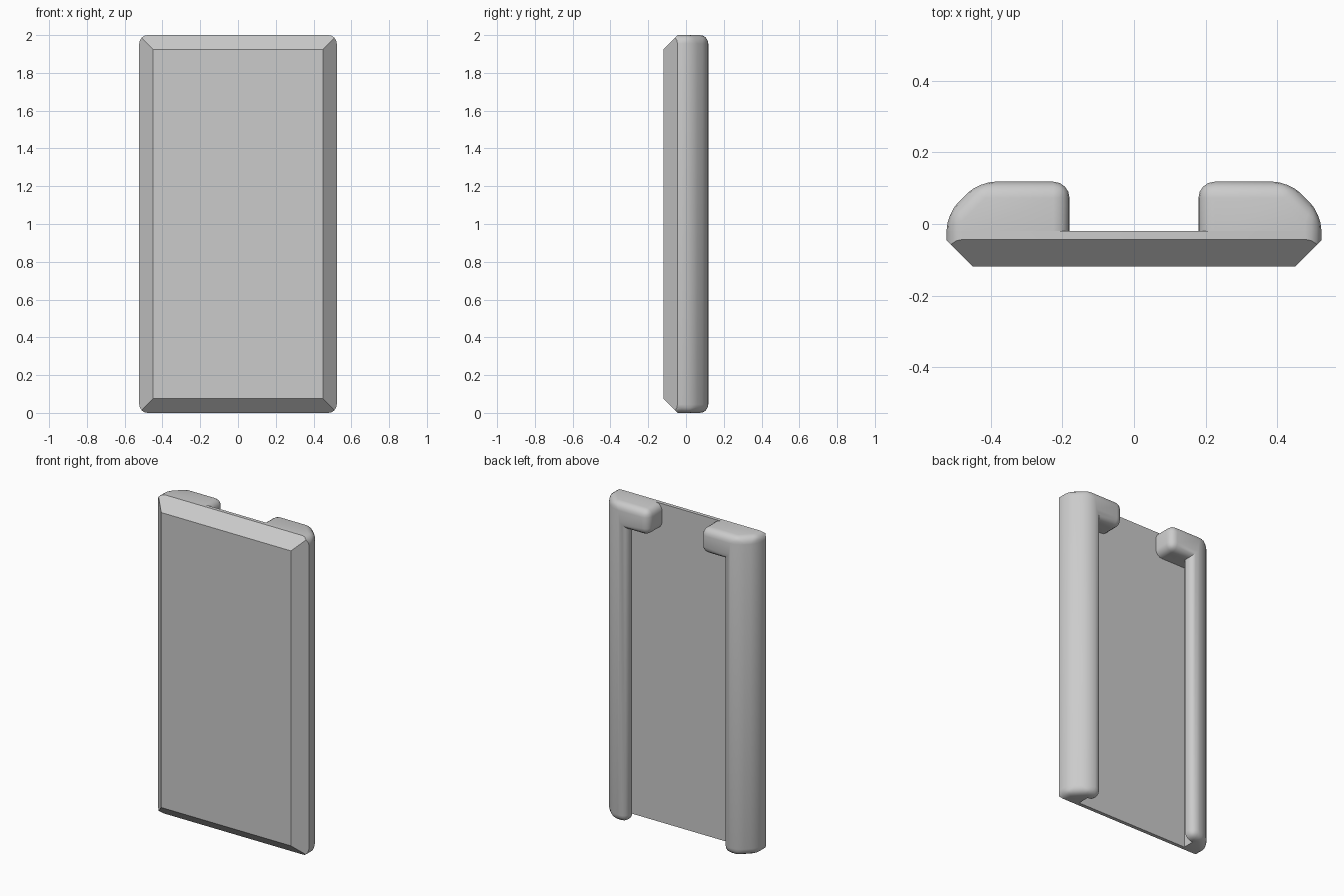
import bpy, bmesh, math

if "Cube" in bpy.data.objects:
    bpy.data.objects.remove(bpy.data.objects["Cube"], do_unlink=True)

grey = bpy.data.materials.new("light_grey")
grey.use_nodes = True
grey.diffuse_color = (0.6, 0.6, 0.6, 1)
grey.node_tree.nodes["Principled BSDF"].inputs["Base Color"].default_value = (0.6, 0.6, 0.6, 1)

W, H = 0.523, 2.0           # half width, height
FRONT, BACK = -0.118, 0.118
PLATE_BACK = -0.02
ROUND = 0.045


def make(name, bm):
    bmesh.ops.recalc_face_normals(bm, faces=bm.faces)
    mesh = bpy.data.meshes.new(name)
    bm.to_mesh(mesh)
    bm.free()
    mesh.materials.append(grey)
    ob = bpy.data.objects.new(name, mesh)
    bpy.context.collection.objects.link(ob)
    return ob


def extrude_profile(points, y0, y1):
    """Solid from an (x, z) outline pushed along y."""
    bm = bmesh.new()
    face = bm.faces.new([bm.verts.new((x, y0, z)) for x, z in points])
    out = bmesh.ops.extrude_face_region(bm, geom=[face])
    for v in out["geom"]:
        if isinstance(v, bmesh.types.BMVert):
            v.co.y = y1
    bmesh.ops.recalc_face_normals(bm, faces=bm.faces)
    return bm


def rect(x0, x1, z0, z1):
    return [(x0, z0), (x1, z0), (x1, z1), (x0, z1)]


def bevel(bm, edges, width, segments):
    bmesh.ops.bevel(bm, geom=edges, offset=width, segments=segments, profile=0.5,
                    affect='EDGES', clamp_overlap=True)


def apply(ob, kind, **settings):
    mod = ob.modifiers.new(kind.lower(), kind)
    for key, value in settings.items():
        setattr(mod, key, value)
    for other in bpy.context.selected_objects:
        other.select_set(False)
    bpy.context.view_layer.objects.active = ob
    ob.select_set(True)
    bpy.ops.object.modifier_apply(modifier=mod.name)


def boolean(ob, tool, operation):
    tool.hide_render = True
    apply(ob, 'BOOLEAN', operation=operation, solver='EXACT', object=tool)
    bpy.data.objects.remove(tool, do_unlink=True)


def smooth(ob):
    bpy.context.view_layer.objects.active = ob
    ob.select_set(True)
    bpy.ops.object.shade_smooth_by_angle(angle=math.radians(40))
    ob.select_set(False)


# Front plate: sloped sides trimmed to a rounded rectangle
bm = extrude_profile(rect(-0.45, 0.45, 0.075, H - 0.075), FRONT, 0)
for v in bm.verts:
    if v.co.y > -0.01:
        v.co.x += math.copysign(-FRONT, v.co.x)
        v.co.z += math.copysign(-FRONT, v.co.z - H / 2)
plate = make("front_plate", bm)

bm = extrude_profile(rect(-W, W, 0, H), -0.3, PLATE_BACK)
bevel(bm, [e for e in bm.edges if abs(e.verts[0].co.y - e.verts[1].co.y) > 0.1], ROUND, 4)
boolean(plate, make("plate_trim", bm), 'INTERSECT')
smooth(plate)

# Side rails: upright with a short arm across the top
LIP, ARM_END, ARM_Z = 0.335, 0.18, 1.84
bm = extrude_profile([(LIP, 0), (W, 0), (W, H), (ARM_END, H), (ARM_END, ARM_Z), (LIP, ARM_Z)],
                     -0.03, BACK)
bevel(bm, [e for e in bm.edges
           if all(v.co.x > W - 0.001 and v.co.y > BACK - 0.001 for v in e.verts)], 0.09, 1)
bevel(bm, [e for e in bm.edges
           if e.is_convex and max(v.co.y for v in e.verts) > 0
           and e.calc_face_angle(0) > 0.5], ROUND, 4)
rails = make("side_rails", bm)

# Slot behind each rail lip, open at the bottom
slot = make("slot_cutter", extrude_profile(rect(0.1, 0.392, -0.1, ARM_Z), -0.025, 0.055))
boolean(rails, slot, 'DIFFERENCE')
apply(rails, 'MIRROR', use_axis=(True, False, False), use_mirror_merge=False)
smooth(rails)
